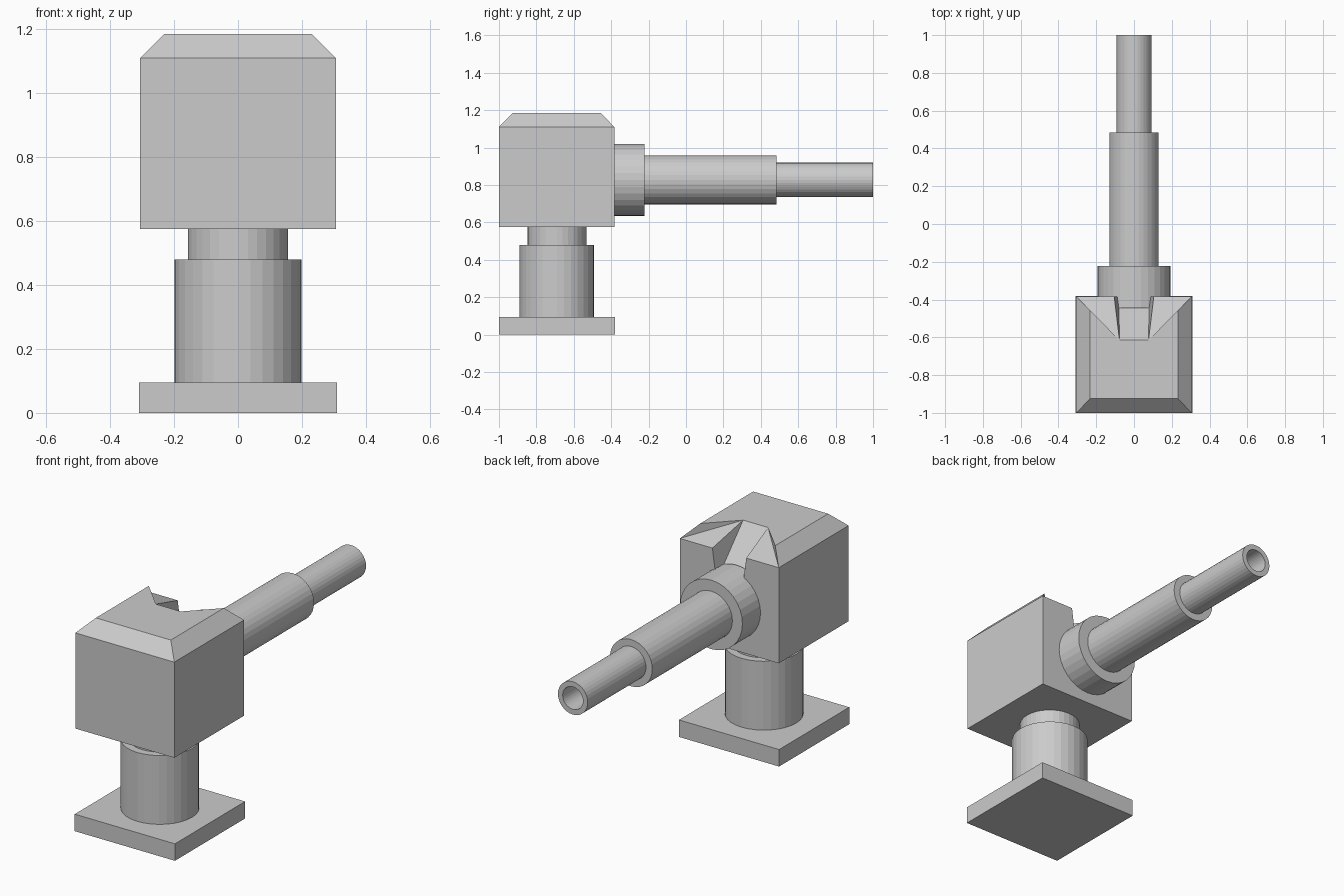
import bpy, bmesh
from math import sin, cos, pi

if "Cube" in bpy.data.objects:
    bpy.data.objects.remove(bpy.data.objects["Cube"])

CY = -0.69      # centre line of the stand
CZ = 0.827      # height of the barrel axis
SIDES = 32


def make_object(name, bm):
    bmesh.ops.recalc_face_normals(bm, faces=bm.faces)
    mesh = bpy.data.meshes.new(name)
    bm.to_mesh(mesh)
    bm.free()
    ob = bpy.data.objects.new(name, mesh)
    bpy.context.collection.objects.link(ob)
    return ob


def lathe(name, profile, place):
    """Revolve (radius, distance) pairs; place maps local (u, v, w) to world."""
    bm = bmesh.new()
    rings = []
    for r, d in profile:
        rings.append([bm.verts.new(place(r * cos(2 * pi * i / SIDES),
                                         r * sin(2 * pi * i / SIDES), d))
                      for i in range(SIDES)])
    for a, b in zip(rings, rings[1:]):
        for i in range(SIDES):
            j = (i + 1) % SIDES
            bm.faces.new((a[i], a[j], b[j], b[i]))
    bm.faces.new(rings[0])
    bm.faces.new(rings[-1])
    return make_object(name, bm)


def upright(u, v, w):
    return (u, CY + v, w)


def along_y(u, v, w):
    return (u, w, CZ + v)


# Base plate
bpy.ops.mesh.primitive_cube_add(size=1, location=(0, CY, 0.0475))
base = bpy.context.object
base.name = "base_plate"
base.scale = (0.62, 0.62, 0.095)

# Stepped column carrying the head
lathe("column", [(0.199, 0.095), (0.199, 0.48), (0.157, 0.48), (0.157, 0.575)], upright)

# Stepped barrel with a bored muzzle
lathe("barrel", [(0.193, -0.445), (0.193, -0.223), (0.131, -0.223), (0.131, 0.485),
                 (0.092, 0.485), (0.092, 1.0), (0.063, 1.0), (0.063, 0.7)], along_y)

# Head: right-hand points, mirrored to the left
points = {
    "bf": (0.306, -1.0, 0.575), "bb": (0.306, -0.383, 0.575),    # bottom
    "mf": (0.306, -1.0, 1.11), "mb": (0.306, -0.383, 1.11),      # shoulder
    "tf": (0.232, -0.925, 1.185), "tb": (0.232, -0.457, 1.185),  # top
    "si": (0.077, -0.615, 1.185), "so": (0.105, -0.383, 1.11),   # slot rim
    "sl": (0.08, -0.383, 0.93),                                  # slot floor
}
bm = bmesh.new()
R = {k: bm.verts.new(p) for k, p in points.items()}
L = {k: bm.verts.new((-x, y, z)) for k, (x, y, z) in points.items()}

# Faces found on both sides: flank, side bevel, rear bevel, slot wall
for S in (R, L):
    for keys in (("bf", "bb", "mb", "mf"), ("mf", "mb", "tb", "tf"),
                 ("mb", "so", "si"), ("mb", "si", "tb"), ("so", "si", "sl")):
        bm.faces.new([S[k] for k in keys])

# Faces spanning the middle: bottom, front, front bevel, top, slot floor, rear
for keys in (("bf", "bb"), ("bf", "mf"), ("mf", "tf"), ("tf", "tb", "si"),
             ("si", "sl"), ("bb", "mb", "so", "sl")):
    bm.faces.new([R[k] for k in keys] + [L[k] for k in reversed(keys)])
make_object("head", bm)
